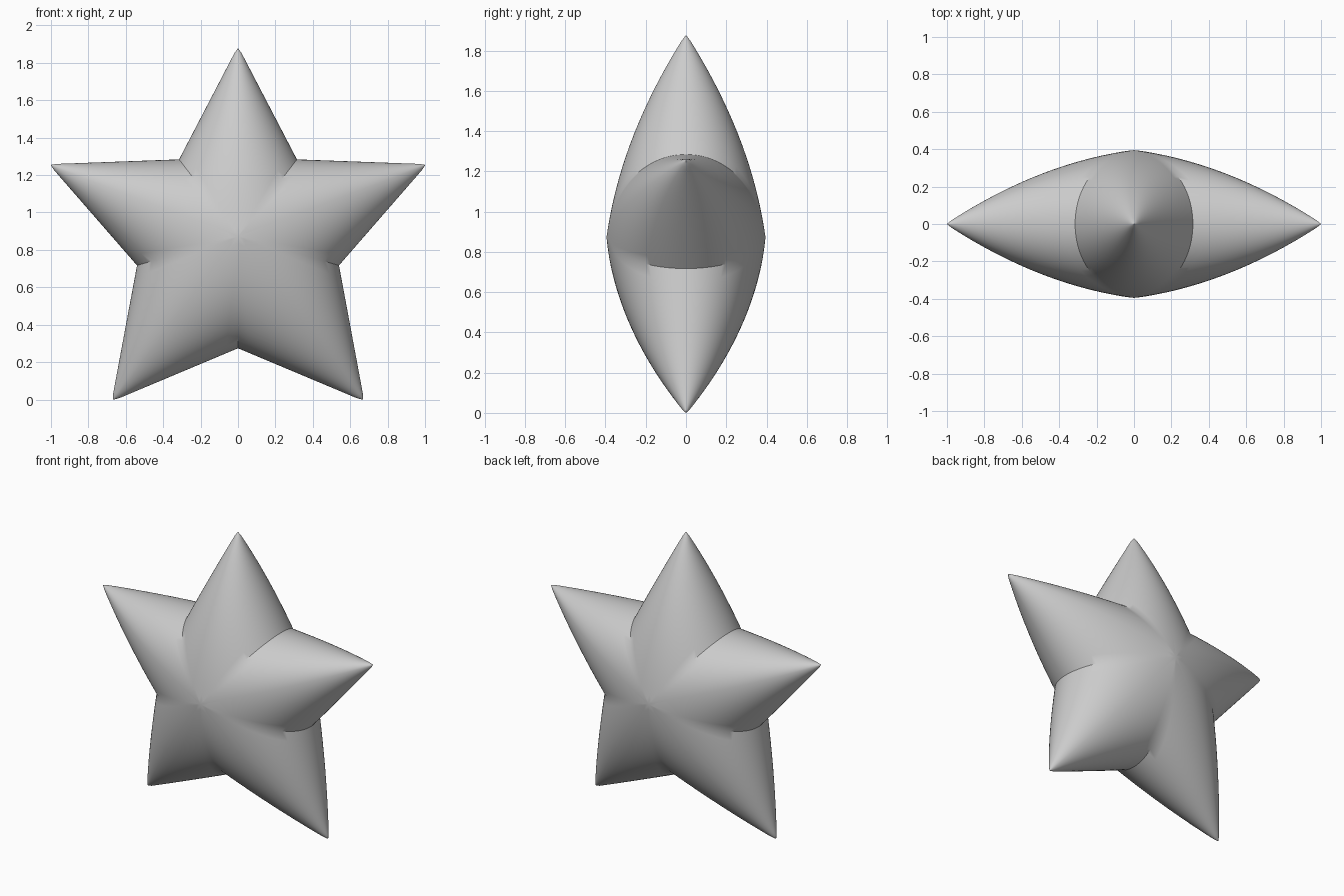
import bpy, bmesh
from math import sqrt, sin, cos, pi
from mathutils import Vector

if "Cube" in bpy.data.objects:
    bpy.data.objects.remove(bpy.data.objects["Cube"])

CZ = 0.875          # height of the star's centre
DEPTH = 0.395       # half thickness at the centre
RINGS, SEGS = 26, 16

# tips and valleys (x, z) relative to the centre, clockwise from the top
tips = [Vector(p) for p in [(0, 1.005), (1.0, 0.382), (0.668, -0.872), (-0.668, -0.872), (-1.0, 0.382)]]
valleys = [Vector(p) for p in [(0.315, 0.412), (0.54, -0.155), (0, -0.598), (-0.54, -0.155), (-0.315, 0.412)]]


def arm_columns(tip, v_prev, v_next):
    """Radial strips of one arm: elliptical cross-sections tapering to a rounded tip."""
    L = tip.length
    axis = tip / L
    side = Vector((axis.y, -axis.x))
    s0, virtual = L - 0.03, L + 0.012

    def tip_round(s):
        return sqrt(max(0.0, 1 - ((s - s0) / (L - s0)) ** 2)) if s > s0 else 1.0

    def width(s, valley):
        sv, tv = valley.dot(axis), abs(valley.dot(side))
        return tv * (virtual - s) / (virtual - sv) * tip_round(s)

    def height(s):
        q = s / L
        return DEPTH * (1 - 0.35 * q - 0.65 * q * q * 0.985) * tip_round(s)

    def column(u, valley, sign):
        sv = valley.dot(axis)
        s_edge = sv + (L - sv) * sin(u * pi / 2)
        t_edge = width(s_edge, valley)
        col = []
        for k in range(1, RINGS + 1):
            f = sin(k / RINGS * pi / 2)
            s, t = s_edge * f, t_edge * f
            w = width(s, valley)
            r = min(1.0, t / w) if w > 1e-6 else 0.0
            y = 0.0 if k == RINGS else height(s) * sqrt(max(0.0, 1 - r * r))
            p = axis * s + side * (t * sign)
            col.append(Vector((p.x, y, p.y)))
        return col

    cols = [column(i / SEGS, v_prev, -1) for i in range(SEGS + 1)]
    cols += [column(i / SEGS, v_next, 1) for i in range(SEGS - 1, -1, -1)]
    return cols


arms = [arm_columns(tips[i], valleys[i - 1], valleys[i]) for i in range(5)]

# join neighbouring arms along their shared valley strip
columns = []
for i, arm in enumerate(arms):
    shared = [(a + b) / 2 for a, b in zip(arms[i - 1][-1], arm[0])]
    columns += [shared] + arm[1:-1]

# front and back skins share the rim
bm = bmesh.new()
lift = -min(c[-1].z for c in columns)
rim = [bm.verts.new((c[-1].x, 0, c[-1].z + lift)) for c in columns]
n = len(columns)
for sy in (-1, 1):
    centre = bm.verts.new((0, sy * DEPTH, lift))
    grid = [[bm.verts.new((p.x, p.y * sy, p.z + lift)) for p in c[:-1]] + [rim[i]]
            for i, c in enumerate(columns)]
    for i in range(n):
        a, b = grid[i], grid[(i + 1) % n]
        bm.faces.new((centre, a[0], b[0]))
        for k in range(RINGS - 1):
            bm.faces.new((a[k], a[k + 1], b[k + 1], b[k]))
bmesh.ops.remove_doubles(bm, verts=bm.verts, dist=0.0002)
bmesh.ops.recalc_face_normals(bm, faces=bm.faces)

mesh = bpy.data.meshes.new("puffy_star")
bm.to_mesh(mesh)
bm.free()
star = bpy.data.objects.new("puffy_star", mesh)
bpy.context.collection.objects.link(star)
bpy.context.view_layer.objects.active = star
star.select_set(True)
bpy.ops.object.shade_smooth_by_angle(angle=0.6)
